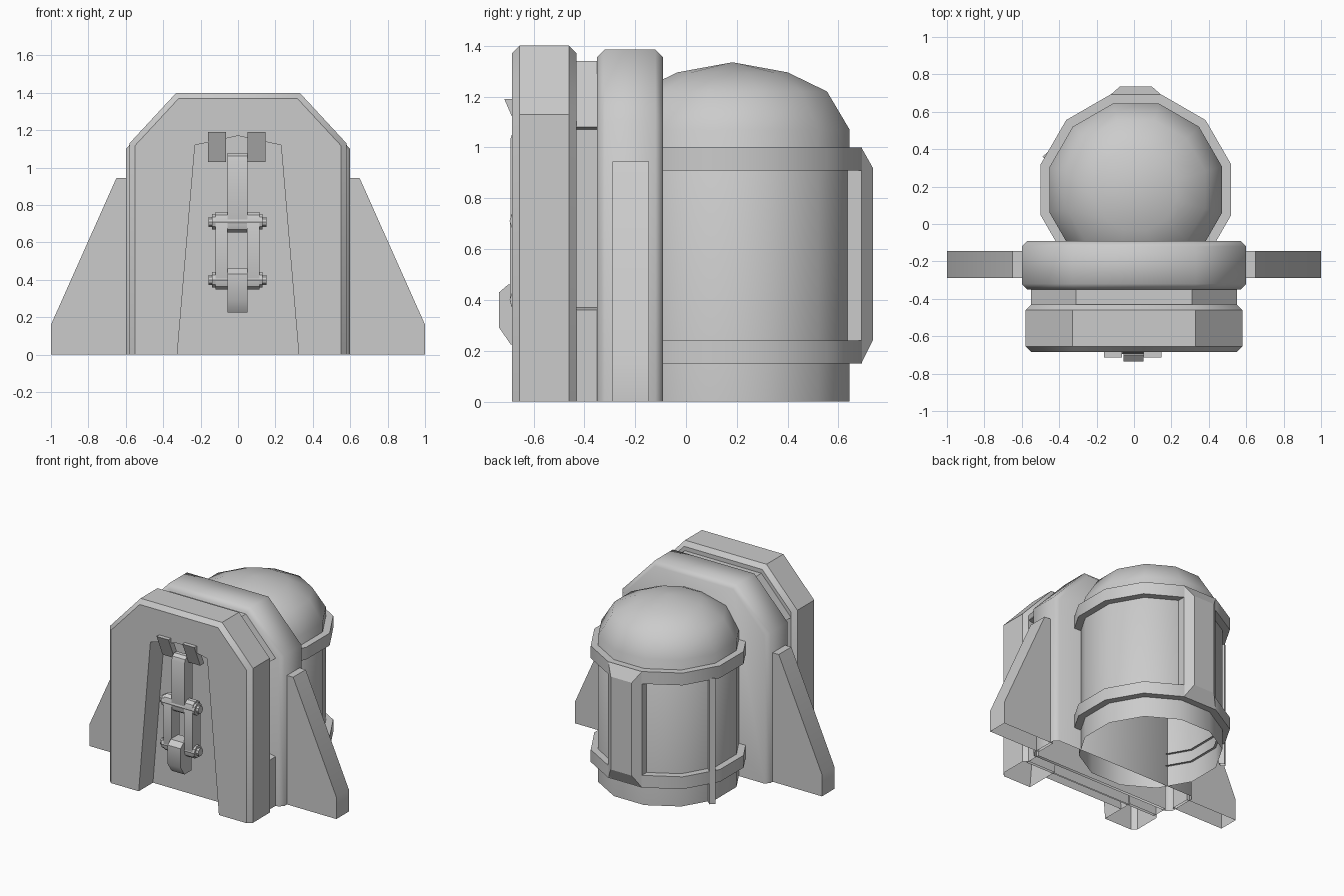
import bpy, bmesh, math
from mathutils import Vector

if "Cube" in bpy.data.objects:
    bpy.data.objects.remove(bpy.data.objects["Cube"])


def finish(name, bm, angle=35, open_bottom=True):
    bmesh.ops.recalc_face_normals(bm, faces=bm.faces)
    if open_bottom:
        low = [f for f in bm.faces if all(v.co.z < 1e-4 for v in f.verts)]
        bmesh.ops.delete(bm, geom=low, context='FACES')
    me = bpy.data.meshes.new(name)
    bm.to_mesh(me)
    bm.free()
    me.shade_smooth()
    me.set_sharp_from_angle(angle=math.radians(angle))
    ob = bpy.data.objects.new(name, me)
    bpy.context.collection.objects.link(ob)
    return ob


def prism(name, pts, axis, a, b, bevel=0, bevel_pts=None, angle=35):
    """Extrude a 2D outline along x, y or z from a to b, optionally bevelling the rims."""
    def place(p, d):
        return {'x': (d, p[0], p[1]), 'y': (p[0], d, p[1]), 'z': (p[0], p[1], d)}[axis]
    bm = bmesh.new()
    lo = [bm.verts.new(place(p, a)) for p in pts]
    hi = [bm.verts.new(place(p, b)) for p in pts]
    bm.faces.new(lo)
    bm.faces.new(hi)
    n = len(pts)
    for i in range(n):
        bm.faces.new((lo[i], lo[(i + 1) % n], hi[(i + 1) % n], hi[i]))
    bmesh.ops.recalc_face_normals(bm, faces=bm.faces)
    if bevel:
        m = bevel_pts or n
        edges = []
        for ring in (lo, hi):
            for i in range(m - 1 if bevel_pts else n):
                edges.append(bm.edges.get((ring[i], ring[(i + 1) % n])))
        bmesh.ops.bevel(bm, geom=edges, offset=bevel, offset_type='OFFSET',
                        segments=1, profile=0.5, affect='EDGES')
    return finish(name, bm, angle)


def lathe(name, profile, cx, cy, sides=12):
    """Faceted solid of revolution from (radius, z) pairs."""
    bm = bmesh.new()
    rings = []
    for r, z in profile:
        if r == 0:
            rings.append([bm.verts.new((cx, cy, z))] * sides)
        else:
            rings.append([bm.verts.new((cx + r * math.cos(math.tau * (i + .5) / sides),
                                        cy + r * math.sin(math.tau * (i + .5) / sides), z))
                          for i in range(sides)])
    for A, B in zip(rings, rings[1:]):
        for i in range(sides):
            j = (i + 1) % sides
            bm.faces.new(list(dict.fromkeys((A[i], A[j], B[j], B[i]))))
    return finish(name, bm)


def mirrored(right):
    """Complete a symmetric outline listed from right-bottom to right-top."""
    return right + [(-x, z) for x, z in reversed(right)]


def capsule(cy, z0, z1, r, n=5):
    """Rounded link outline in the y-z plane."""
    top = [(cy + r * math.cos(math.pi * i / n), z1 - r + r * math.sin(math.pi * i / n)) for i in range(n + 1)]
    low = [(cy - r * math.cos(math.pi * i / n), z0 + r - r * math.sin(math.pi * i / n)) for i in range(n + 1)]
    return top + low


# Front slab with tall doorway-shaped recess
outer = mirrored([(.58, 0), (.58, 1.13), (.33, 1.4)])
inner = [(-.325, 0), (-.23, 1.12), (0, 1.17), (.23, 1.12), (.325, 0)]
prism('front_slab', outer + inner, 'y', -.685, -.43, .03, len(outer))
prism('recess_floor', inner, 'y', -.52, -.44)

# Narrow neck between the slabs, waisted at the sides
prism('neck', mirrored([(.55, 0), (.55, .36), (.5, .37), (.5, 1.07), (.55, 1.08), (.31, 1.34)]),
      'y', -.45, -.33)

# Rear slab
back = mirrored([(.6, 0), (.6, 1.1), (.33, 1.385)])
prism('rear_slab', back, 'y', -.35, -.09, .03, len(back), angle=50)

# Side fins
for s, side in ((1, 'right'), (-1, 'left')):
    fin = [(s * x, z) for x, z in ((.58, 0), (1, 0), (1, .16), (.65, .945), (.58, .945))]
    prism('fin_' + side, fin, 'y', -.29, -.145)

# Twelve-sided tank with dome
CX, CY = .01, .183
lathe('tank', [(.477, 0), (.477, 1.07), (.385, 1.22), (.225, 1.295), (0, 1.335)], CX, CY)
for z, label in ((.15, 'lower'), (.91, 'upper')):
    lathe(label + '_band', [(.46, z), (.527, z), (.527, z + .09), (.46, z + .09)], CX, CY)

# Chamfered post joining the bands at the back
bm = bmesh.new()
loops = []
for w, y, z0, z1 in ((.137, .63, .15, 1), (.137, .69, .15, 1), (.085, .735, .24, .92)):
    loops.append([bm.verts.new((CX + x, y, z)) for x, z in ((-w, z0), (w, z0), (w, z1), (-w, z1))])
for A, B in zip(loops, loops[1:]):
    for i in range(4):
        bm.faces.new((A[i], A[(i + 1) % 4], B[(i + 1) % 4], B[i]))
bm.faces.new(loops[-1])
finish('rear_post', bm, 25)

# Thin upright strip on the left of the tank
prism('tank_strip', [(-.46, .34), (-.43, .36), (-.46, .385), (-.49, .36)], 'z', 0, .92)

# Tilted bracket plates above the chain
for x in (-.112, .098):
    prism('chain_bracket', [(-.715, 1.19), (-.67, 1.19), (-.60, 1.03), (-.645, 1.03)],
          'x', x - .048, x + .048)

# Chain: upper link, paired side plates, hook and pins
prism('upper_link', capsule(-.645, .65, 1.08, .045), 'x', -.055, .05)
for x in (-.088, .082):
    prism('side_link', capsule(-.645, .345, .765, .047), 'x', x - .033, x + .033)
prism('hook', [(-.61, .225), (-.69, .225), (-.735, .29), (-.735, .43), (-.70, .46), (-.61, .46)],
      'x', -.055, .05)
for z in (.71, .40):
    for r, w in ((.044, .135), (.028, .155)):
        disc = [(-.65 + r * math.cos(math.tau * i / 10), z + r * math.sin(math.tau * i / 10)) for i in range(10)]
        prism('chain_pin', disc, 'x', -.003 - w, -.003 + w)
